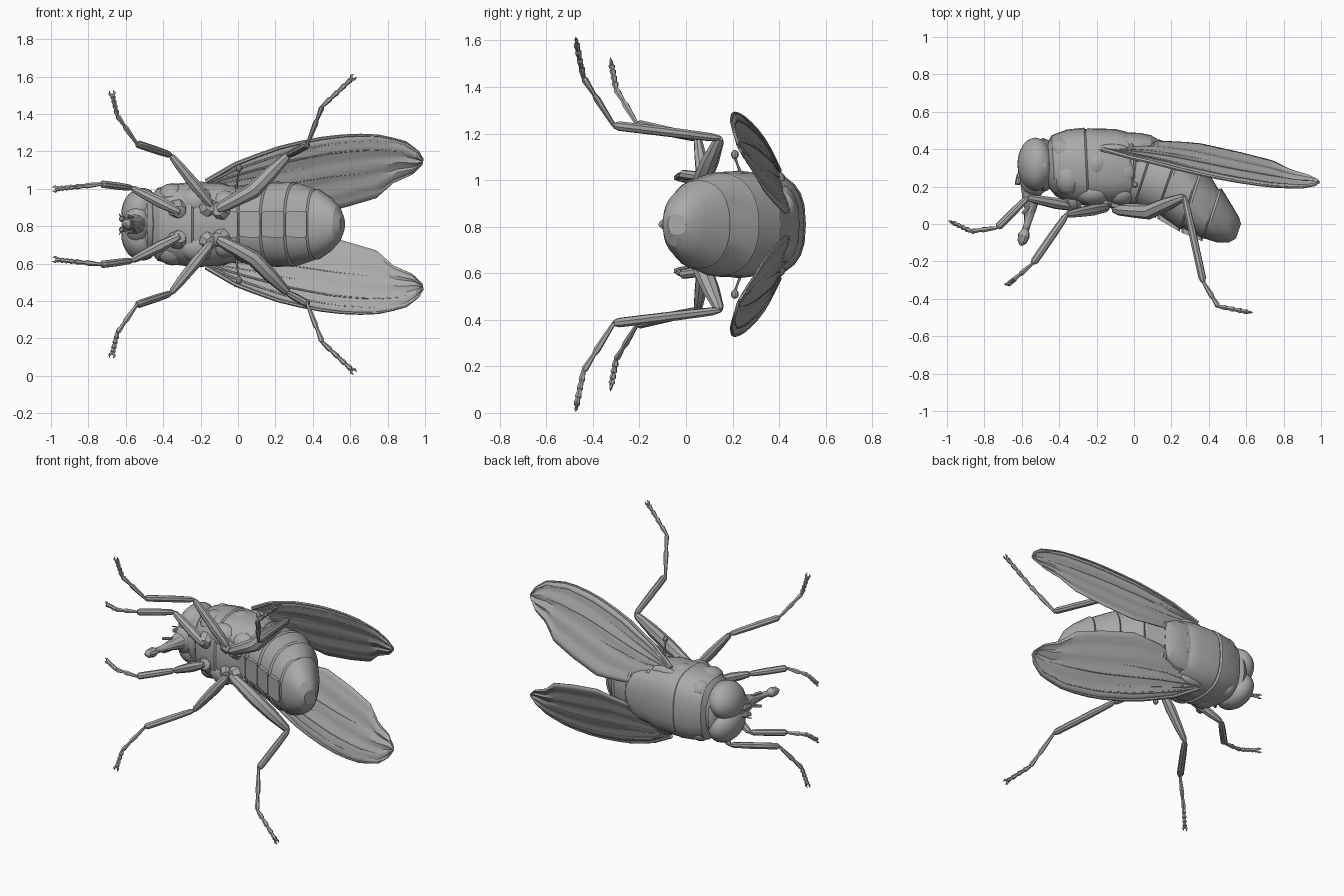
import bpy, bmesh, math
from mathutils import Vector, Matrix

cube = bpy.data.objects.get("Cube")
if cube:
    bpy.data.objects.remove(cube)

MID = 0.81  # height of the symmetry plane
grey = bpy.data.materials.new("body grey")
grey.use_nodes = True
grey.diffuse_color = (0.4, 0.4, 0.4, 1)
grey.node_tree.nodes["Principled BSDF"].inputs["Base Color"].default_value = (0.4, 0.4, 0.4, 1)


def finish(bm, name, mirror=False, smooth=None):
    bmesh.ops.recalc_face_normals(bm, faces=bm.faces)
    mesh = bpy.data.meshes.new(name)
    bm.to_mesh(mesh)
    bm.free()
    mesh.materials.append(grey)
    ob = bpy.data.objects.new(name, mesh)
    bpy.context.collection.objects.link(ob)
    ob.location.z = MID
    if mirror:
        mod = ob.modifiers.new("Mirror", "MIRROR")
        mod.use_axis = (False, False, True)
        mod.use_mirror_merge = False
    if smooth:
        bpy.ops.object.select_all(action="DESELECT")
        ob.select_set(True)
        bpy.context.view_layer.objects.active = ob
        bpy.ops.object.shade_smooth_by_angle(angle=math.radians(smooth))
    return ob


def skin(bm, rings):
    """Bridge a list of equal point rings into a closed skin."""
    vs = [[bm.verts.new(p) for p in ring] for ring in rings]
    n = len(vs[0])
    for a, b in zip(vs, vs[1:]):
        for i in range(n):
            j = (i + 1) % n
            bm.faces.new((a[i], a[j], b[j], b[i]))
    bm.faces.new(vs[0])
    bm.faces.new(vs[-1])


def section(back, belly, width, power, scale=1.0, shift=0.0, n=24):
    """Rounded cross-section between a back point and a belly point."""
    d, v = Vector((*back, 0)), Vector((*belly, 0))
    mid, half = (d + v) / 2, (d - v) / 2 * scale
    ring = []
    for i in range(n):
        t = math.tau * i / n
        c, s = math.cos(t), math.sin(t)
        c, s = math.copysign(abs(c) ** power, c), math.copysign(abs(s) ** power, s)
        ring.append(mid + half * c + Vector((shift, 0, width * scale * s)))
    return ring


def body(name, stations, grooves=(), power=0.9):
    rings = []
    for i, st in enumerate(stations):
        if i in grooves:
            rings += [section(*st, power, 1.015, -0.008), section(*st, power, 0.975, 0.002),
                      section(*st, power, 1.0, 0.014)]
        else:
            rings.append(section(*st, power))
    bm = bmesh.new()
    skin(bm, rings)
    return finish(bm, name, smooth=22)


def tube(bm, pts, radii, n=8):
    pts = [Vector(p) for p in pts]
    rings = []
    for i, p in enumerate(pts):
        t = (pts[min(i + 1, len(pts) - 1)] - pts[max(i - 1, 0)]).normalized()
        u = t.cross(Vector((0.3, 1, 0.2))).normalized()
        w = t.cross(u)
        rings.append([p + radii[i] * (u * math.cos(math.tau * k / n) + w * math.sin(math.tau * k / n))
                      for k in range(n)])
    skin(bm, rings)


def limb(bm, a, b, r0, rm, r1):
    """Spindle between two joints."""
    a, b = Vector(a), Vector(b)
    tube(bm, [a.lerp(b, f) for f in (0, 0.08, 0.4, 0.75, 0.95, 1)],
         [r0 * 0.6, r0, rm, (rm + r1) / 2, r1, r1 * 0.6])


def blob(bm, centre, size, turn=0.0, u=16, v=10):
    m = Matrix.Translation(centre) @ Matrix.Rotation(turn, 4, "Y") @ Matrix.Diagonal((*size, 1))
    bmesh.ops.create_uvsphere(bm, u_segments=u, v_segments=v, radius=1, matrix=m)


# Thorax, scutellum and abdomen
body("thorax", [((-.47, .42), (-.46, .2), .15), ((-.44, .475), (-.42, .15), .195),
                ((-.36, .505), (-.34, .11), .215), ((-.26, .512), (-.24, .1), .222),
                ((-.1, .508), (-.1, .1), .222), ((-.03, .49), (0, .12), .2),
                ((.06, .44), (.06, .16), .14)], grooves=(3, 5), power=0.76)
body("scutellum", [((-.04, .49), (-.04, .34), .17), ((.03, .487), (.03, .34), .165),
                   ((.09, .475), (.09, .35), .135), ((.14, .445), (.13, .38), .07)])
abdomen = [((-.02, .43), (-.12, .14), .16), ((.12, .452), (.0, .09), .213),
           ((.25, .41), (.12, .045), .228), ((.36, .315), (.25, -.03), .222),
           ((.455, .19), (.37, -.08), .19), ((.53, .09), (.45, -.1), .145),
           ((.562, .035), (.505, -.1), .098), ((.572, .0), (.545, -.078), .045)]
body("abdomen", abdomen, grooves=(1, 2, 3, 4))

# Belly plates
bm = bmesh.new()
for a, b in zip(abdomen[:5], abdomen[1:5]):
    p, q = Vector((*a[1], 0)), Vector((*b[1], 0))
    rings = []
    for f, w in ((.04, .055), (.1, .068), (.9, .072), (.97, .06)):
        c = p.lerp(q, f)
        rings.append([c + Vector(o) for o in ((0, -.014, -w), (0, -.014, w), (0, .05, w), (0, .05, -w))])
    skin(bm, rings)
finish(bm, "belly_plates")

# Side plates of the thorax, wing bases and shoulders
bm = bmesh.new()
for c, s in (((-.39, .39, .14), (.06, .07, .06)), ((-.35, .25, .15), (.08, .1, .07)),
             ((-.2, .32, .16), (.08, .09, .07)), ((-.22, .17, .12), (.1, .07, .08)),
             ((-.05, .28, .15), (.08, .09, .06)), ((-.07, .17, .11), (.08, .07, .07)),
             ((-.12, .4, .185), (.09, .03, .04)), ((.03, .36, .14), (.07, .05, .055))):
    blob(bm, c, s, u=12, v=8)
finish(bm, "side_plates", True, smooth=30)

# Head, eyes and face
bm = bmesh.new()
blob(bm, (-.485, .315, 0), (.07, .145, .19))
blob(bm, (-.535, .25, 0), (.078, .11, .11))
finish(bm, "head", smooth=30)
bm = bmesh.new()
blob(bm, (-.528, .32, .08), (.092, .142, .118), 0.35, 20, 14)
finish(bm, "eyes", True, smooth=30)
bm = bmesh.new()
limb(bm, (-.6, .29, .02), (-.625, .21, .03), .012, .018, .014)
tube(bm, [(-.615, .26, .03), (-.63, .24, .045), (-.635, .21, .055)], [.005, .004, .002], 5)
finish(bm, "antennae", True)

# Mouthparts
bm = bmesh.new()
tube(bm, [(-.54, .22, 0), (-.55, .14, 0), (-.555, .08, 0), (-.57, .0, 0), (-.585, -.045, 0)],
     [.07, .048, .032, .02, .018], 10)
tube(bm, [(-.578, -.03, 0), (-.588, -.06, 0), (-.598, -.095, 0), (-.605, -.115, 0)],
     [.018, .032, .026, .008], 10)
finish(bm, "proboscis", smooth=30)
bm = bmesh.new()
tube(bm, [(-.55, .12, .03), (-.575, .08, .04), (-.595, .055, .045)], [.007, .01, .01], 6)
finish(bm, "palps", True)

# Legs: coxa, hip, knee, ankle, foot middle, toe, and femur thickness
legs = {
    "front_legs": [(-.33, .16, .09), (-.31, .09, .065), (-.57, .14, .195), (-.73, -.02, .215),
                   (-.87, -.04, .2), (-.965, .005, .19), .031],
    "middle_legs": [(-.17, .15, .08), (-.14, .09, .1), (-.36, .05, .37), (-.54, -.21, .43),
                    (-.645, -.3, .58), (-.67, -.32, .685), .032],
    "hind_legs": [(-.08, .14, .07), (-.11, .08, .08), (.27, .145, .37), (.37, -.31, .425),
                  (.45, -.44, .63), (.605, -.47, .775), .042],
}
for name, (coxa, hip, knee, ankle, foot, toe, r) in legs.items():
    bm = bmesh.new()
    limb(bm, coxa, hip, .05, .055, .035)
    if name == "hind_legs":
        bend = Vector((.08, .065, .18))
        tube(bm, [hip, Vector(hip).lerp(bend, .15), Vector(hip).lerp(bend, .6), bend,
                  bend.lerp(Vector(knee), .5), bend.lerp(Vector(knee), .93), knee],
             [.02, .032, .038, r, r * .9, .024, .014])
    else:
        limb(bm, hip, knee, r * .8, r, .019)
    limb(bm, knee, ankle, .018, .021, .021)
    # Beaded foot
    path = [Vector(p) for p in (ankle, foot, toe)]
    beads = [path[0], path[0].lerp(path[1], .65), path[1], path[1].lerp(path[2], .3),
             path[1].lerp(path[2], .55), path[1].lerp(path[2], .8), path[2]]
    for a, b in zip(beads, beads[1:]):
        tube(bm, [a, a.lerp(b, .85), b], [.009, .015, .01], 6)
    # Claws
    ahead = (path[2] - path[1]).normalized()
    side = ahead.cross(Vector((0, 1, 0))).normalized()
    for s in (-1, 1):
        tube(bm, [toe, path[2] + ahead * .015 + side * s * .014, path[2] + ahead * .032 + side * s * .01],
             [.009, .007, .001], 5)
    finish(bm, name, True, smooth=30)

# Wings: a rippled sheet between the leading and trailing edges
lead = [(-.17, .23), (0, .33), (.25, .42), (.5, .47), (.72, .48), (.89, .445), (.965, .39), (.992, .345)]
trail = [(-.1, .17), (.14, .065), (.36, .045), (.57, .09), (.74, .14), (.83, .22), (.93, .265), (.985, .32)]
LAST = len(lead) - 1


def wing_point(s, u):
    i = min(int(s), LAST - 1)
    a = Vector(lead[i]).lerp(Vector(lead[i + 1]), s - i)
    b = Vector(trail[i]).lerp(Vector(trail[i + 1]), s - i)
    x, z = a.lerp(b, u)
    y = .36 - .41 * (z - .33) - .135 * x - .025 * max(0, 1 - s / 1.5)
    y += .006 * math.sin(u * 22) * min(1, s / 2)
    return Vector((x, y, z))


bm = bmesh.new()
S, U = 21, 12
grid = [[bm.verts.new(wing_point(LAST * s / S, u / U)) for u in range(U + 1)] for s in range(S + 1)]
for s in range(S):
    for u in range(U):
        bm.faces.new((grid[s][u], grid[s + 1][u], grid[s + 1][u + 1], grid[s][u + 1]))
wing = finish(bm, "wings", True, smooth=30)
solid = wing.modifiers.new("Thickness", "SOLIDIFY")
solid.thickness = 0.005
solid.offset = 0

# Wing veins
bm = bmesh.new()
for u0, u1, end, r in ((0, 0, 6.5, .01), (.1, .1, 5.6, .006), (.2, .25, 5.8, .005),
                       (.3, .42, 5.6, .004), (.45, .6, 4.5, .004)):
    steps = [k / 14 for k in range(15)]
    tube(bm, [wing_point(end * f, u0 + (u1 - u0) * f) for f in steps],
         [r * (1.2 - f) + .001 for f in steps], 6)
finish(bm, "wing_veins", True)

# Balancers behind the wings
bm = bmesh.new()
tube(bm, [(-.01, .25, .18), (0, .22, .26), (.005, .21, .29)], [.008, .005, .007], 6)
blob(bm, (.005, .21, .3), (.017, .017, .02), u=8, v=6)
finish(bm, "balancers", True)
